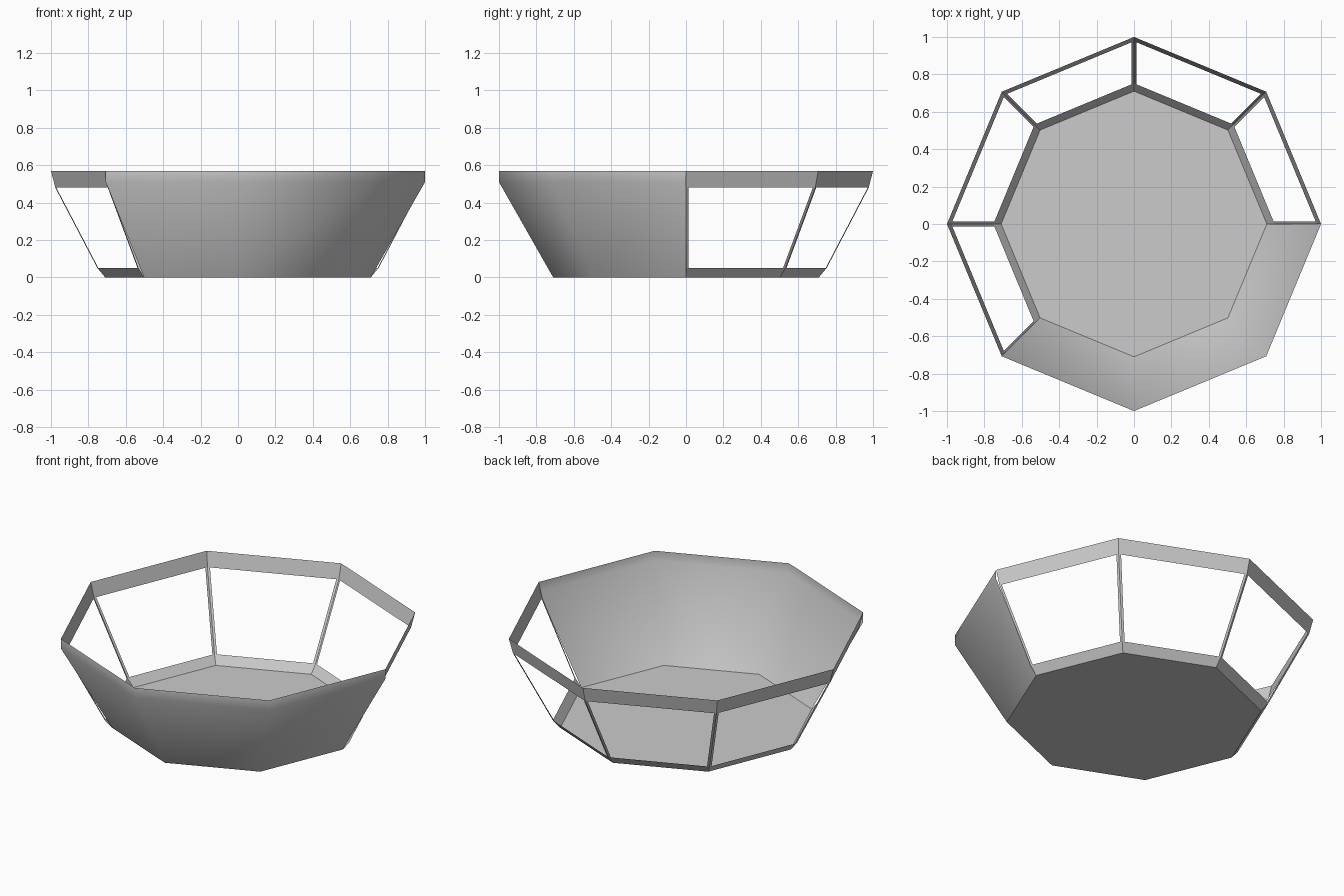
import bpy, bmesh, math
from mathutils import Vector

if "Cube" in bpy.data.objects:
    bpy.data.objects.remove(bpy.data.objects["Cube"])

# Profiles as (corner radius, height)
SOLID = [(0.71, 0.0), (1.0, 0.51), (1.0, 0.57)]
FRAME = [(0.71, 0.0), (0.752, 0.05), (0.977, 0.48), (1.0, 0.57)]
POST = 0.014  # half width of a corner post


def corner(i, ring):
    a = i * math.pi / 4
    return Vector((ring[0] * math.cos(a), ring[0] * math.sin(a), ring[1]))


def make(name, faces, smooth=False):
    bm = bmesh.new()
    for f in faces:
        bm.faces.new([bm.verts.new(p) for p in f])
    bmesh.ops.remove_doubles(bm, verts=bm.verts, dist=1e-4)
    mesh = bpy.data.meshes.new(name)
    bm.to_mesh(mesh)
    bm.free()
    ob = bpy.data.objects.new(name, mesh)
    bpy.context.collection.objects.link(ob)
    if smooth:
        bpy.ops.object.select_all(action='DESELECT')
        ob.select_set(True)
        bpy.context.view_layer.objects.active = ob
        bpy.ops.object.shade_smooth_by_angle(angle=math.radians(60))
    return ob


def strip(i, lo, hi):
    return [corner(i, lo), corner(i + 1, lo), corner(i + 1, hi), corner(i, hi)]


# Octagonal floor
make("floor", [[corner(i, SOLID[0]) for i in reversed(range(8))]])

# Three closed sides at the front right
make("closed_sides", [strip(i, SOLID[k], SOLID[k + 1])
                      for i in (5, 6, 7) for k in (0, 1)], smooth=True)

# Five open sides: sill, rim and a half post along each corner
sills, rims, posts = [], [], []
for i in range(5):
    sills.append(strip(i, FRAME[0], FRAME[1]))
    rims.append(strip(i, FRAME[2], FRAME[3]))
    a, b, c, d = strip(i, FRAME[1], FRAME[2])
    along = (b - a).normalized() * POST
    posts.append([a, a + along, d + along, d])
    posts.append([b - along, b, c, c - along])
make("window_sills", sills)
make("window_rims", rims)
make("corner_posts", posts)
